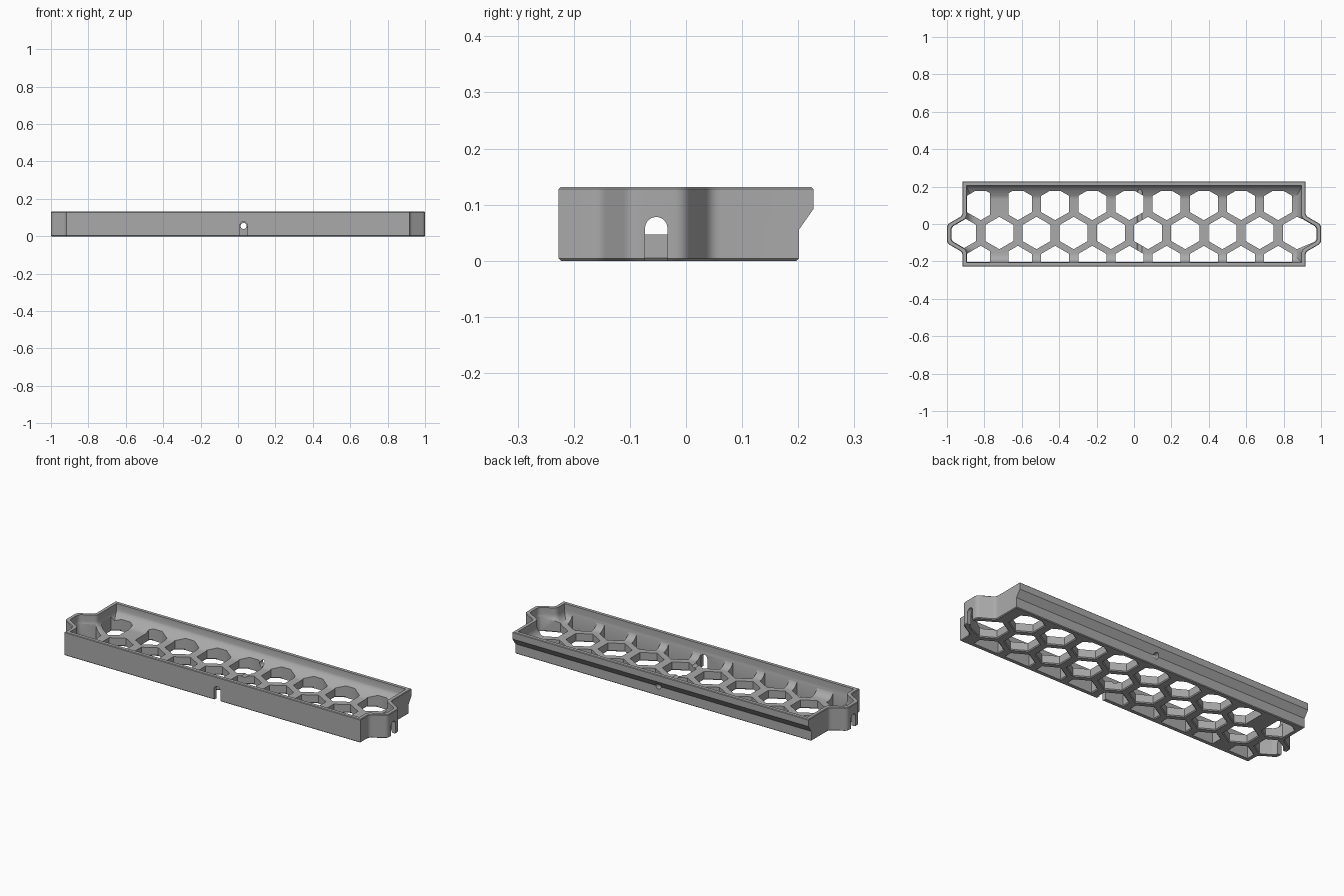
import bpy, bmesh, math
from mathutils import Vector

cube = bpy.data.objects.get("Cube")
if cube:
    bpy.data.objects.remove(cube, do_unlink=True)

grey = bpy.data.materials.new("plain grey")
grey.use_nodes = True
grey.diffuse_color = (0.4, 0.4, 0.4, 1)
grey.node_tree.nodes["Principled BSDF"].inputs["Base Color"].default_value = (0.4, 0.4, 0.4, 1)

LOBE_Y = -0.053      # centre line of the end lobes
FLOOR = 0.047        # top of the honeycomb floor
HEIGHT = 0.131
WALL = 0.021


def back_y(z):
    """The back wall steps outward through a slope."""
    t = min(max((z - 0.055) / 0.037, 0), 1)
    return 0.201 + 0.026 * t


def outline(z, inset):
    """Plan outline, inset with mitred corners, then rounded at the lobes."""
    half = [(0.917, -0.227), (0.917, LOBE_Y - 0.098), (1, LOBE_Y - 0.05),
            (1, LOBE_Y + 0.05), (0.917, LOBE_Y + 0.098), (0.917, back_y(z))]
    pts = [Vector(p) for p in half] + [Vector((-x, y)) for x, y in reversed(half)]
    n = len(pts)
    moved = []
    for i, p in enumerate(pts):
        a = (p - pts[i - 1]).normalized()
        b = (pts[(i + 1) % n] - p).normalized()
        na, nb = Vector((-a.y, a.x)), Vector((-b.y, b.x))
        moved.append(p + (na + nb) * inset / (1 + na.dot(nb)))
    loop = []
    for i, p in enumerate(moved):
        if i % 6 in (0, 5):
            loop.append(p)
            continue
        before, after = moved[i - 1] - p, moved[(i + 1) % n] - p
        reach = min(0.017, 0.4 * before.length, 0.4 * after.length)
        start = p + before.normalized() * reach
        end = p + after.normalized() * reach
        for k in range(6):
            t = k / 5
            loop.append(start * (1 - t) ** 2 + p * 2 * t * (1 - t) + end * t * t)
    return [(v.x, v.y, z) for v in loop]


def solid(name, loops):
    """Closed solid through loops of equal length."""
    bm = bmesh.new()
    rings = [[bm.verts.new(p) for p in loop] for loop in loops]
    n = len(rings[0])
    for low, high in zip(rings, rings[1:]):
        for i in range(n):
            j = (i + 1) % n
            bm.faces.new((low[i], low[j], high[j], high[i]))
    bm.faces.new(rings[0][::-1])
    bm.faces.new(rings[-1])
    bmesh.ops.recalc_face_normals(bm, faces=bm.faces)
    mesh = bpy.data.meshes.new(name)
    bm.to_mesh(mesh)
    bm.free()
    mesh.materials.append(grey)
    obj = bpy.data.objects.new(name, mesh)
    bpy.context.collection.objects.link(obj)
    return obj


def combine(target, cutter, operation="DIFFERENCE"):
    mod = target.modifiers.new("cut", "BOOLEAN")
    mod.object, mod.operation, mod.solver = cutter, operation, "EXACT"
    bpy.context.view_layer.objects.active = target
    bpy.ops.object.modifier_apply(modifier=mod.name)
    bpy.data.objects.remove(cutter, do_unlink=True)


def box(x0, x1, y0, y1, z0, z1):
    return [[(x0, y0, z), (x1, y0, z), (x1, y1, z), (x0, y1, z)] for z in (z0, z1)]


def arch(r, zc, open_bottom):
    """Cross-section of a cable slot: an arch, or a full circle."""
    steps = 12 if open_bottom else 24
    span = math.pi if open_bottom else 2 * math.pi
    pts = [(r * math.cos(span * k / steps), zc + r * math.sin(span * k / steps))
           for k in range(steps + (1 if open_bottom else 0))]
    return pts + [(-r, -0.05), (r, -0.05)] if open_bottom else pts


# Tray shell with chamfered rims
tray = solid("honeycomb_tray", [outline(z, d) for z, d in (
    (0, 0.004), (0.004, 0), (0.055, 0), (0.092, 0), (HEIGHT - 0.003, 0), (HEIGHT, 0.003))])

# Inner cavity with a large rounded foot where walls meet the floor
R = 0.05
profile = []
for k in range(9):
    a = math.pi / 2 * k / 8
    profile.append((FLOOR + R * (1 - math.cos(a)), WALL + R * (1 - math.sin(a))))
combine(tray, solid("cavity", [outline(z, d) for z, d in profile + [(0.2, WALL)]]))

# Hexagonal floor openings in three staggered rows, kept inside the walls
# and clear of a solid crossbar near one end
PITCH, HEX = 0.1988, 0.0866
for row, y in enumerate((0.107, -0.048, -0.203)):
    for i in range(-1, 9):
        x = -0.72 + PITCH * (i + (0.5 if row != 1 else 0))
        if abs(x) > 0.94:
            continue
        stretch = 0.03 if x > 0.85 else 0
        loops = []
        for z, r in ((-0.02, HEX + 0.005), (0, HEX + 0.005), (0.005, HEX), (0.125, HEX)):
            ring = []
            for k in range(6):
                a = math.radians(30 + 60 * k)
                dx = r * math.cos(a)
                ring.append((x + dx + (stretch if dx > 0.01 else 0), y + r * math.sin(a), z))
            loops.append(ring)
        opening = solid("opening", loops)
        inside = [[(u, v, z) for u, v, _ in outline(0, WALL + 0.003)] for z in (-0.1, 0.2)]
        combine(opening, solid("inside_walls", inside), "INTERSECT")
        if row != 1 and x < -0.5:
            combine(opening, solid("crossbar", box(-0.77, -0.67, -0.4, 0.4, -0.1, 0.2)))
        combine(tray, opening)

# Cable slots: both ends, front wall, and a round hole through the back
slot = arch(0.02, 0.058, True)
for side in (-1, 1):
    combine(tray, solid("end_slot", [[(side * x, LOBE_Y + u, z) for u, z in slot]
                                     for x in (0.95, 1.1)]))
combine(tray, solid("front_slot", [[(0.03 + u, y, z) for u, z in slot]
                                   for y in (-0.3, -0.19)]))
combine(tray, solid("back_hole", [[(0.03 + u, y, z) for u, z in arch(0.016, 0.055, False)]
                                  for y in (-0.21, 0.3)]))

bpy.ops.object.select_all(action="DESELECT")
tray.select_set(True)
bpy.context.view_layer.objects.active = tray
bpy.ops.object.shade_smooth_by_angle(angle=math.radians(30))
